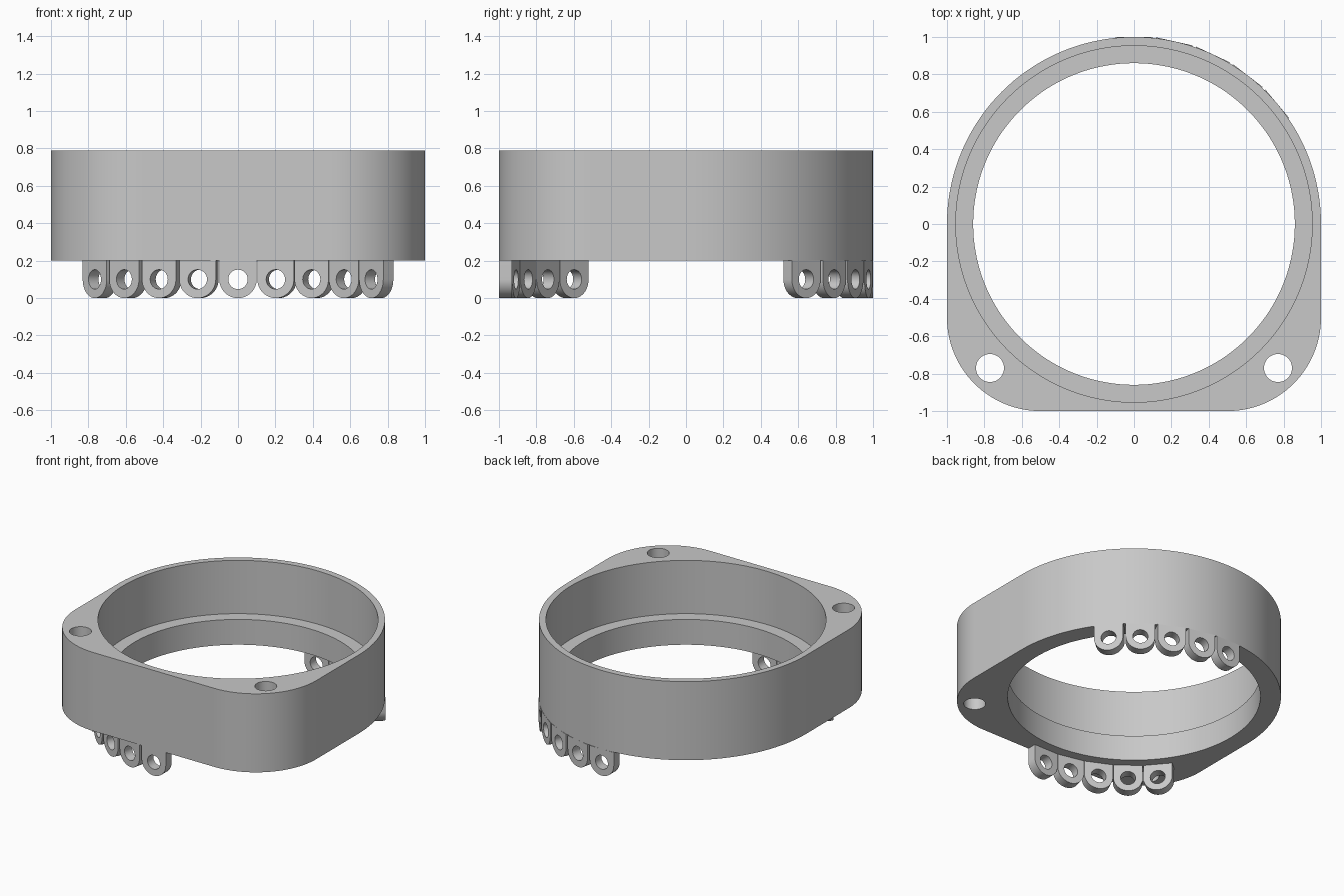
import bpy, bmesh
from math import sin, cos, radians
from mathutils import Matrix

if "Cube" in bpy.data.objects:
    bpy.data.objects.remove(bpy.data.objects["Cube"], do_unlink=True)

GREY = (0.58, 0.58, 0.58, 1)
mat = bpy.data.materials.new("plain grey")
mat.use_nodes = True
mat.diffuse_color = GREY
mat.node_tree.nodes["Principled BSDF"].inputs["Base Color"].default_value = GREY


def arc(cx, cy, r, start, end, steps):
    """Points on an arc, angles in degrees."""
    angles = [radians(start + (end - start) * i / steps) for i in range(steps + 1)]
    return [(cx + r * cos(a), cy + r * sin(a)) for a in angles]


def circle(cx, cy, r, steps):
    return arc(cx, cy, r, 0, 360, steps)[:-1]


def prism(name, outline, z0, z1):
    """Extrude a closed counter-clockwise outline from z0 to z1."""
    bm = bmesh.new()
    low = [bm.verts.new((x, y, z0)) for x, y in outline]
    high = [bm.verts.new((x, y, z1)) for x, y in outline]
    bm.faces.new(low[::-1])
    bm.faces.new(high)
    n = len(outline)
    for i in range(n):
        j = (i + 1) % n
        bm.faces.new((low[i], low[j], high[j], high[i]))
    mesh = bpy.data.meshes.new(name)
    bm.to_mesh(mesh)
    bm.free()
    mesh.materials.append(mat)
    obj = bpy.data.objects.new(name, mesh)
    bpy.context.collection.objects.link(obj)
    return obj


def drill(obj, cutters):
    """Subtract the cutters, bake the result and remove them."""
    for cutter in cutters:
        cutter.hide_render = True
        mod = obj.modifiers.new("drill", "BOOLEAN")
        mod.operation = "DIFFERENCE"
        mod.solver = "EXACT"
        mod.object = cutter
    graph = bpy.context.evaluated_depsgraph_get()
    baked = bpy.data.meshes.new_from_object(obj.evaluated_get(graph))
    obj.modifiers.clear()
    obj.data = baked
    for cutter in cutters:
        bpy.data.objects.remove(cutter, do_unlink=True)


def smooth(obj):
    bpy.ops.object.select_all(action="DESELECT")
    obj.select_set(True)
    bpy.context.view_layer.objects.active = obj
    bpy.ops.object.shade_smooth_by_angle(angle=radians(30))


BOTTOM, SHELF, TOP = 0.2, 0.39, 0.79

# Housing: round at the back, rounded square corners at the front
outline = (arc(0, 0, 1, 0, 180, 72)
           + arc(-0.5, -0.5, 0.5, 180, 270, 32)
           + arc(0.5, -0.5, 0.5, 270, 360, 32))
housing = prism("housing", outline, BOTTOM, TOP)

# Stepped bore and two bolt holes
drill(housing, [
    prism("lower_bore", circle(0, 0, 0.86, 144), 0, 0.6),
    prism("upper_bore", circle(0, 0, 0.953, 144), SHELF, 1),
    *[prism("bolt_hole", circle(side * 0.77, -0.77, 0.075, 40), 0, 1)
      for side in (-1, 1)],
])
smooth(housing)

# Hanging tab with a round end and a hole, standing at the front
profile = arc(0, 0.1, 0.1, 180, 360, 32) + [(0.1, BOTTOM), (-0.1, BOTTOM)]
tab = prism("front_tab_1", profile, 0.93, 1)
drill(tab, [prism("tab_hole", circle(0, 0.1, 0.052, 32), 0.8, 1.2)])
tab.data.transform(Matrix.Rotation(radians(90), 4, "X"))
smooth(tab)

# Five tabs fan out from the front and five from the back
for group, turn in (("front", 0), ("back", 180)):
    for k in range(5):
        if group == "front" and k == 0:
            continue
        copy = bpy.data.objects.new(f"{group}_tab_{k + 1}", tab.data)
        copy.rotation_euler.z = radians(turn - 12.5 * k)
        bpy.context.collection.objects.link(copy)
